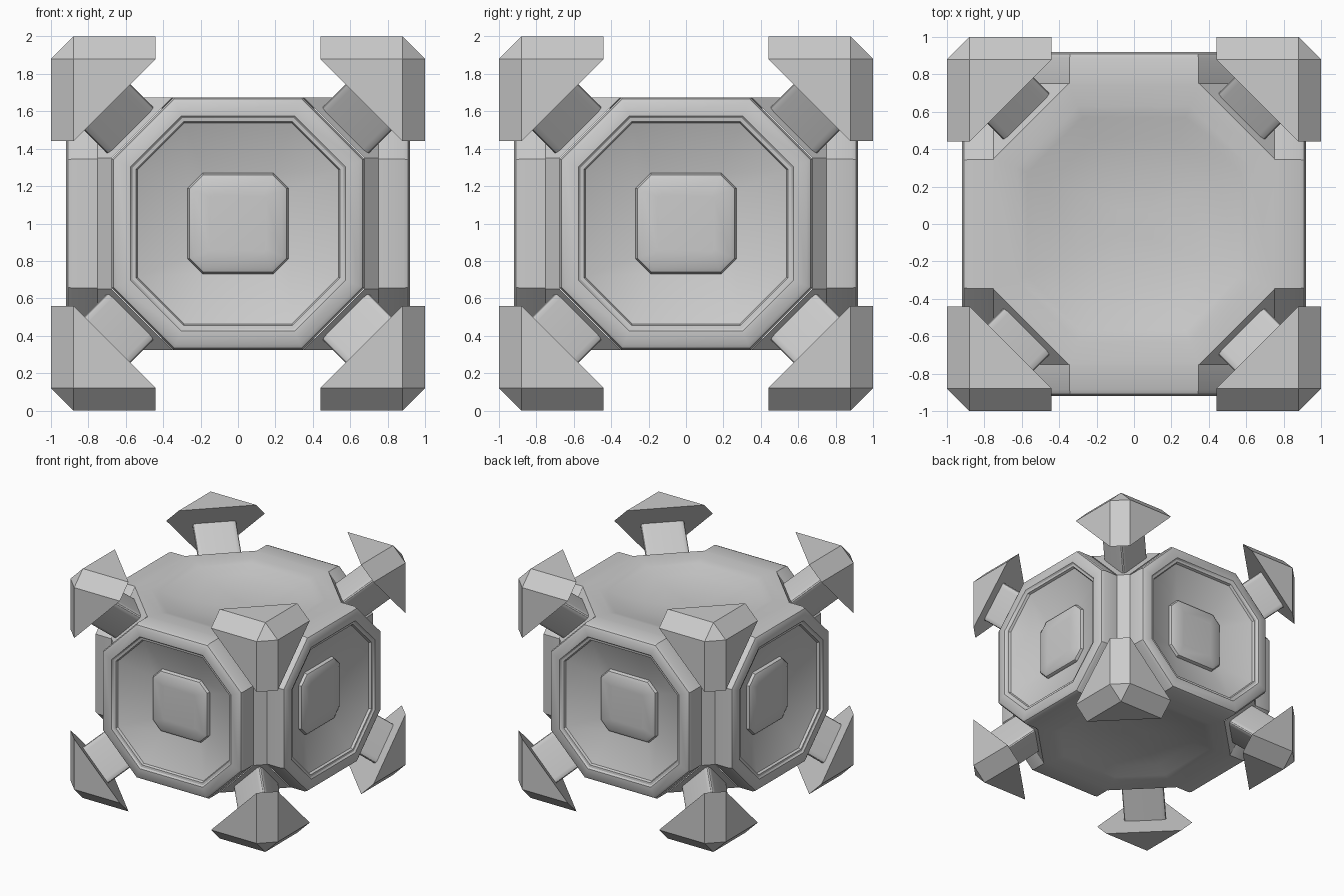
import bpy, bmesh, math
from itertools import product, permutations
from mathutils import Vector, Matrix

cube = bpy.data.objects.get("Cube")
if cube:
    bpy.data.objects.remove(cube, do_unlink=True)

grey = bpy.data.materials.new("plain_grey")
grey.use_nodes = True
grey.diffuse_color = (0.6, 0.6, 0.6, 1)
grey.node_tree.nodes["Principled BSDF"].inputs["Base Color"].default_value = (0.6, 0.6, 0.6, 1)

CENTRE = Vector((0, 0, 1))


def finish(name, bm, smooth=True):
    """Turn a bmesh into a named, coloured object around the model centre."""
    mesh = bpy.data.meshes.new(name)
    bm.to_mesh(mesh)
    bm.free()
    mesh.materials.append(grey)
    obj = bpy.data.objects.new(name, mesh)
    obj.location = CENTRE
    bpy.context.collection.objects.link(obj)
    if smooth:
        bpy.ops.object.select_all(action='DESELECT')
        obj.select_set(True)
        bpy.context.view_layer.objects.active = obj
        bpy.ops.object.shade_smooth_by_angle(angle=math.radians(32))
    return obj


def hull(points):
    """Convex solid around the points, with flat regions merged."""
    bm = bmesh.new()
    for p in points:
        bm.verts.new(p)
    bmesh.ops.convex_hull(bm, input=bm.verts[:])
    bmesh.ops.dissolve_limit(bm, angle_limit=0.01, verts=bm.verts[:], edges=bm.edges[:])
    bmesh.ops.recalc_face_normals(bm, faces=bm.faces[:])
    return bm


def octagon_stack(name, half, corner, profile, matrix):
    """Octagon rings (inset, height) joined in order and capped at the end."""
    bm = bmesh.new()
    rings = []
    for inset, height in profile:
        a = half - inset
        c = corner - inset * (math.sqrt(2) - 1)
        outline = [(a, -c), (a, c), (c, a), (-c, a), (-a, c), (-a, -c), (-c, -a), (c, -a)]
        rings.append([bm.verts.new(matrix @ Vector((u, v, height))) for u, v in outline])
    for low, high in zip(rings, rings[1:]):
        for i in range(8):
            j = (i + 1) % 8
            bm.faces.new((low[i], low[j], high[j], high[i]))
    bm.faces.new(rings[-1])
    return finish(name, bm)


# Core: chamfered block with cut corners, open on its six main sides
core_points = []
for sx, sy, sz in product((1, -1), repeat=3):
    for x, y, z in ((.75, .35, .675), (.35, .75, .675), (.75, .675, .35), (.675, .75, .35)):
        core_points.append((sx * x, sy * y, sz * z))
core = hull(core_points)
open_sides = [f for f in core.faces if max(abs(n) for n in f.normal) > 0.99]
bmesh.ops.delete(core, geom=open_sides, context='FACES')
finish("core", core, smooth=False)

# Shallow bowls above and below
BOWL = [(0, .675), (.12, .672), (.18, .656), (.3, .622), (.45, .595), (.6, .583), (.68, .582)]
for name, turn in (("top_bowl", 0), ("bottom_bowl", math.pi)):
    octagon_stack(name, .75, .35, BOWL, Matrix.Rotation(turn, 4, 'X'))

# Four raised side panels, each with a dish and a low central button
PANEL = [(0, .75), (0, .885), (.01, .908), (.03, .92), (.1, .92), (.112, .908),
         (.13, .905), (.138, .885), (.41, .77)]
BUTTON = [(0, .75), (0, .775), (.01, .797), (.035, .81), (.12, .815)]
upright = Matrix.Rotation(math.pi / 2, 4, 'X')
for k, side in enumerate(("front", "left", "back", "right")):
    facing = Matrix.Rotation(k * math.pi / 2, 4, 'Z') @ upright
    octagon_stack(side + "_panel", .675, .345, PANEL, facing)
    octagon_stack(side + "_button", .27, .19, BUTTON, facing)

# Rounded triangular strut rising from the middle of the cut core corner
diagonal = Vector((1, 1, 1)).normalized()
base = Vector((.617, .617, .54))
tips = []
for axis in Matrix.Identity(3):
    away = axis - diagonal * axis.dot(diagonal)
    tips.append(base - away.normalized() * 0.225)
outline = []
for i, tip in enumerate(tips):
    start = tip.lerp(tips[i - 1], 0.15)
    end = tip.lerp(tips[(i + 1) % 3], 0.15)
    for step in range(6):
        t = step / 5
        outline.append(start.lerp(tip, t).lerp(tip.lerp(end, t), t))
strut = [p + diagonal * d for d in (-0.02, 0.335) for p in outline]

# Corner cap: chamfered cube corner with a flat inner face
cap = set(permutations((.88, .88, 1))) | set(permutations((.44, .88, 1)))

# One strut and cap at each of the eight corners
for sx, sy, sz in product((1, -1), repeat=3):
    place = "_".join(("top" if sz > 0 else "bottom",
                      "back" if sy > 0 else "front",
                      "left" if sx > 0 else "right"))
    flip = Matrix.Diagonal((sx, sy, sz))
    finish(place + "_strut", hull([flip @ p for p in strut]))
    finish(place + "_cap", hull([flip @ Vector(p) for p in cap]), smooth=False)
